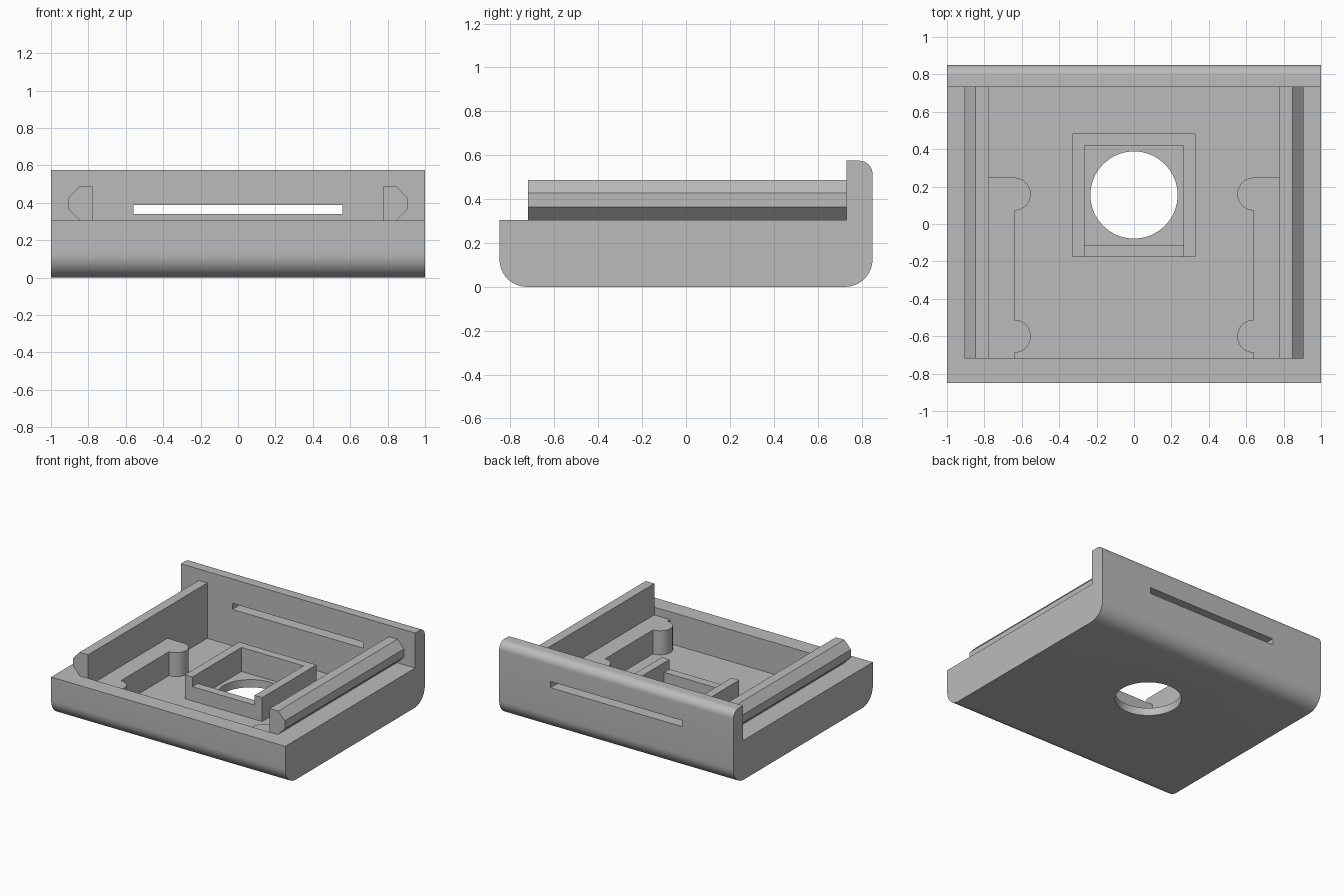
import bpy, bmesh, math
from mathutils import Vector

if "Cube" in bpy.data.objects:
    bpy.data.objects.remove(bpy.data.objects["Cube"])

grey = bpy.data.materials.new("plain grey")
grey.use_nodes = True
grey.diffuse_color = (0.5, 0.5, 0.5, 1)
grey.node_tree.nodes["Principled BSDF"].inputs["Base Color"].default_value = (0.5, 0.5, 0.5, 1)

FLOOR, LEDGE, RIM, TOP = 0.06, 0.245, 0.305, 0.575
FRONT_IN, BACK_IN = -0.72, 0.732


def prism(name, outline, start, end, axis="z"):
    """Extrude a closed 2D outline along an axis."""
    place = {"x": lambda a, b, t: (t, a, b),
             "y": lambda a, b, t: (a, t, b),
             "z": lambda a, b, t: (a, b, t)}[axis]
    bm = bmesh.new()
    face = bm.faces.new([bm.verts.new(place(a, b, start)) for a, b in outline])
    moved = bmesh.ops.extrude_face_region(bm, geom=[face])["geom"]
    bmesh.ops.translate(bm, vec=Vector(place(0, 0, end - start)),
                        verts=[g for g in moved if isinstance(g, bmesh.types.BMVert)])
    bmesh.ops.recalc_face_normals(bm, faces=bm.faces)
    mesh = bpy.data.meshes.new(name)
    bm.to_mesh(mesh)
    bm.free()
    mesh.materials.append(grey)
    obj = bpy.data.objects.new(name, mesh)
    bpy.context.collection.objects.link(obj)
    return obj


def rect(a0, a1, b0, b1):
    return [(a0, b0), (a1, b0), (a1, b1), (a0, b1)]


def arc(cx, cy, r, start, end, steps=12):
    angles = [math.radians(start + (end - start) * i / steps) for i in range(steps + 1)]
    return [(cx + r * math.cos(a), cy + r * math.sin(a)) for a in angles]


def activate(obj):
    bpy.ops.object.select_all(action="DESELECT")
    obj.select_set(True)
    bpy.context.view_layer.objects.active = obj


def cut(obj, cutter):
    activate(obj)
    mod = obj.modifiers.new("cut", "BOOLEAN")
    mod.operation, mod.solver, mod.object = "DIFFERENCE", "EXACT", cutter
    bpy.ops.object.modifier_apply(modifier=mod.name)
    bpy.data.objects.remove(cutter)


def smooth(obj):
    activate(obj)
    bpy.ops.object.shade_smooth_by_angle(angle=math.radians(30))


# Tray body: side profile with rounded lower edges and a tall back wall
r, rt = 0.125, 0.06
profile = (arc(-0.85 + r, r, r, 180, 270) + arc(0.85 - r, r, r, 270, 360)
           + arc(0.85 - rt, TOP - rt, rt, 0, 90)
           + [(BACK_IN, TOP), (BACK_IN, RIM), (-0.85, RIM)])
body = prism("tray_body", profile, -1, 1, "x")

# Cavity, round floor opening and back wall slot
cut(body, prism("cavity_cutter", rect(-0.775, 0.775, FRONT_IN, BACK_IN), FLOOR, 0.5))
cut(body, prism("hole_cutter", arc(0, 0.155, 0.233, 0, 360, 64)[:-1], -0.1, 0.2))
cut(body, prism("slot_cutter", rect(-0.56, 0.56, 0.34, 0.387), 0.6, 1, "y"))
smooth(body)

# Rails and ledges with rounded bosses, one per side
for side, s in (("left", 1), ("right", -1)):
    rail = [(0.775, RIM), (0.775, 0.487), (0.848, 0.487),
            (0.905, 0.427), (0.905, 0.365), (0.845, RIM)]
    prism(side + "_rail", [(s * x, z) for x, z in rail], FRONT_IN, BACK_IN, "y")

    ledge = ([(0.8, 0.248)] + arc(0.64, 0.16, 0.088, 90, 270, 20)
             + arc(0.64, -0.6, 0.088, 90, 270, 20)
             + [(0.64, FRONT_IN - 0.03), (0.8, FRONT_IN - 0.03)])
    smooth(prism(side + "_ledge", [(s * x, y) for x, y in ledge], FLOOR - 0.02, LEDGE))

# Square frame around the opening, with a lowered front side
y0, y1, ox, ix, wall = -0.177, 0.485, 0.33, 0.265, 0.065
frame = [(-ox, y0), (-ix, y0), (-ix, y1 - wall), (ix, y1 - wall),
         (ix, y0), (ox, y0), (ox, y1), (-ox, y1)]
prism("opening_frame", frame, FLOOR - 0.02, LEDGE)
prism("frame_front_sill", rect(-ix, ix, y0, y0 + wall), FLOOR - 0.02, 0.17)
